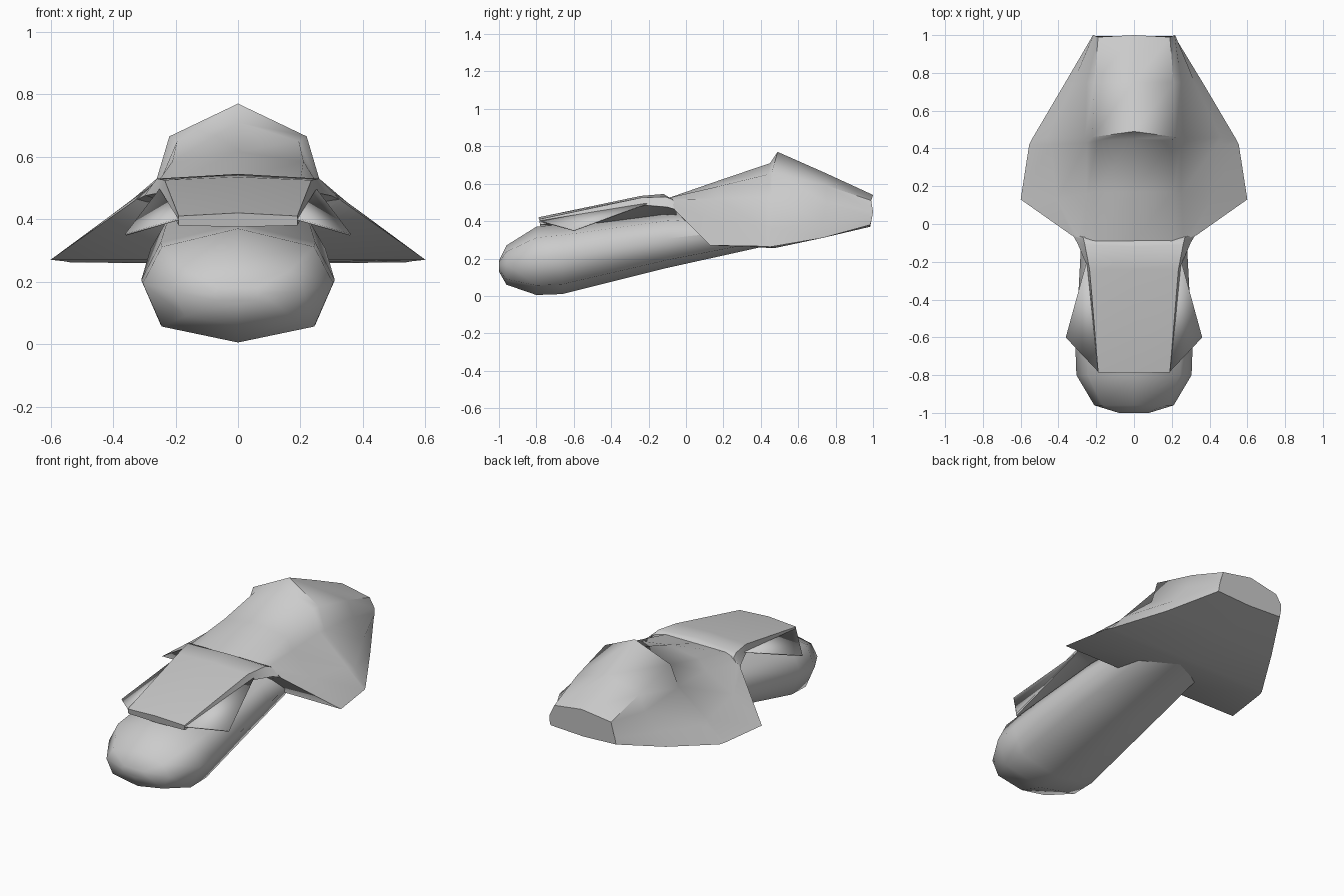
import bpy
import bmesh
from math import radians

if "Cube" in bpy.data.objects:
    bpy.data.objects.remove(bpy.data.objects["Cube"])

grey = bpy.data.materials.new("plain grey")
grey.use_nodes = True
colour = (0.6, 0.6, 0.6, 1)
grey.diffuse_color = colour
grey.node_tree.nodes["Principled BSDF"].inputs["Base Color"].default_value = colour


def finish(name, bm, angle):
    """Turn a bmesh into a named, shaded object."""
    bmesh.ops.recalc_face_normals(bm, faces=bm.faces[:])
    mesh = bpy.data.meshes.new(name)
    bm.to_mesh(mesh)
    bm.free()
    mesh.materials.append(grey)
    obj = bpy.data.objects.new(name, mesh)
    bpy.context.collection.objects.link(obj)
    bpy.ops.object.select_all(action="DESELECT")
    obj.select_set(True)
    bpy.context.view_layer.objects.active = obj
    bpy.ops.object.shade_smooth_by_angle(angle=radians(angle))
    return obj


def loft(name, half_rings, angle=50):
    """Skin symmetric rings; each half ring runs from top centre to bottom centre."""
    bm = bmesh.new()
    rings = []
    for half in half_rings:
        mirrored = [(-x, y, z) for x, y, z in half[-2:0:-1]]
        rings.append([bm.verts.new(p) for p in half + mirrored])
    for a, b in zip(rings, rings[1:]):
        n = len(a)
        for i in range(n):
            j = (i + 1) % n
            bm.faces.new((a[i], a[j], b[j], b[i]))
    bm.faces.new(rings[0])
    bm.faces.new(rings[-1])
    return finish(name, bm, angle)


def pod_ring(y, width, bottom, top):
    """Eight-sided rounded section of the nose pod."""
    height = top - bottom
    return [(0, y, top), (width * 0.8, y, bottom + height * 0.84),
            (width, y, bottom + height * 0.52),
            (width * 0.8, y, bottom + height * 0.14), (0, y, bottom)]


# Long tapering nose pod, tilted upward toward the rear
loft("nose_pod", [
    pod_ring(-1.0, 0.08, 0.13, 0.19),
    pod_ring(-0.96, 0.21, 0.06, 0.27),
    pod_ring(-0.8, 0.305, 0.005, 0.37),
    pod_ring(-0.66, 0.31, 0.01, 0.385),
    pod_ring(-0.1, 0.28, 0.15, 0.45),
    pod_ring(0.42, 0.23, 0.265, 0.46),
], 60)

# Sloping cover above the pod
loft("front_cover", [
    [(0, -0.79, 0.42), (0.19, -0.785, 0.41), (0.19, -0.78, 0.38), (0, -0.78, 0.375)],
    [(0, -0.24, 0.535), (0.235, -0.24, 0.525), (0.25, -0.22, 0.485), (0, -0.22, 0.4)],
    [(0, -0.12, 0.545), (0.26, -0.11, 0.53), (0.3, -0.1, 0.475), (0, -0.1, 0.42)],
    [(0, -0.08, 0.52), (0.27, -0.07, 0.515), (0.33, -0.05, 0.46), (0, -0.05, 0.42)],
])

# Rear hull: neck, raised hood, swept side wings and tail in one skin
loft("rear_hull", [
    [(0, -0.09, 0.525), (0.2, -0.09, 0.525), (0.26, -0.08, 0.515),
     (0.3, -0.07, 0.49), (0.33, -0.06, 0.46), (0, 0.11, 0.28)],
    [(0, 0.17, 0.615), (0.21, 0.17, 0.585), (0.25, 0.16, 0.52),
     (0.41, 0.13, 0.41), (0.6, 0.13, 0.27), (0, 0.13, 0.27)],
    [(0, 0.45, 0.71), (0.195, 0.44, 0.65), (0.25, 0.43, 0.53),
     (0.44, 0.42, 0.37), (0.555, 0.42, 0.265), (0, 0.42, 0.258)],
    [(0, 0.49, 0.77), (0.22, 0.46, 0.665), (0.26, 0.46, 0.53),
     (0.46, 0.46, 0.36), (0.54, 0.45, 0.262), (0, 0.47, 0.255)],
    [(0, 0.75, 0.655), (0.21, 0.75, 0.59), (0.25, 0.75, 0.5),
     (0.33, 0.73, 0.39), (0.375, 0.73, 0.31), (0, 0.75, 0.315)],
    [(0, 1.0, 0.54), (0.19, 0.99, 0.51), (0.215, 1.0, 0.45),
     (0.22, 0.995, 0.42), (0.22, 0.985, 0.38), (0, 0.985, 0.37)],
])

# Triangular flaps hanging from the cover edges
for side, sign in (("left", 1), ("right", -1)):
    bm = bmesh.new()
    corners = [(0.25, -0.2, 0.495), (0.19, -0.78, 0.4), (0.36, -0.6, 0.35)]
    bm.faces.new([bm.verts.new((sign * x, y, z)) for x, y, z in corners])
    flap = finish(side + "_flap", bm, 30)
    thickness = flap.modifiers.new("thickness", "SOLIDIFY")
    thickness.thickness = 0.006
    thickness.offset = 0
